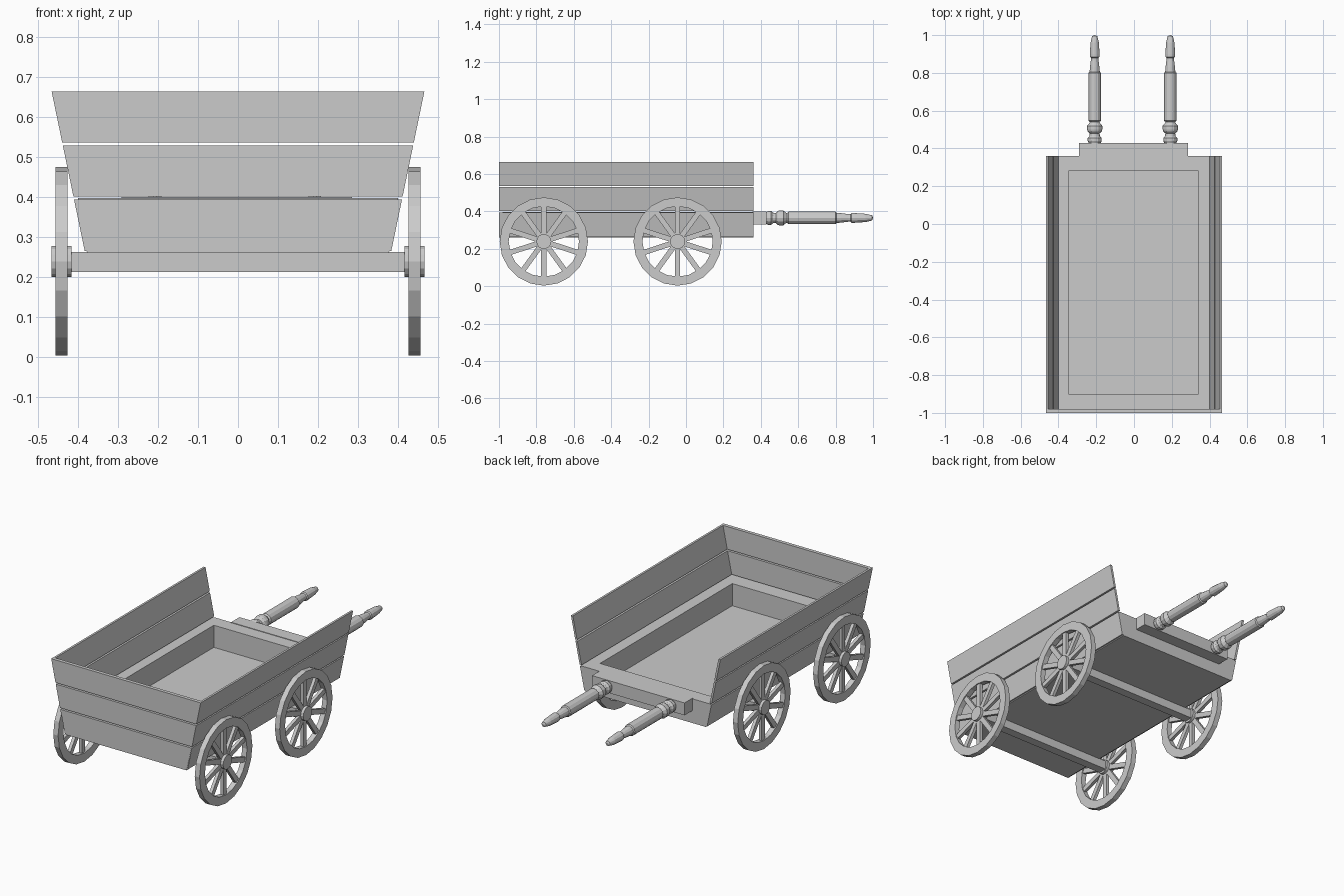
import bpy, bmesh, math
from mathutils import Matrix, Vector

if "Cube" in bpy.data.objects:
    bpy.data.objects.remove(bpy.data.objects["Cube"])


def make(name, bm):
    bmesh.ops.recalc_face_normals(bm, faces=bm.faces)
    me = bpy.data.meshes.new(name)
    bm.to_mesh(me)
    bm.free()
    ob = bpy.data.objects.new(name, me)
    bpy.context.collection.objects.link(ob)
    return ob


def prism(name, outline, y0, y1):
    """Extrude an x-z outline along y."""
    bm = bmesh.new()
    f = bm.faces.new([bm.verts.new((x, y0, z)) for x, z in outline])
    ext = bmesh.ops.extrude_face_region(bm, geom=[f])
    vs = [v for v in ext["geom"] if isinstance(v, bmesh.types.BMVert)]
    bmesh.ops.translate(bm, verts=vs, vec=(0, y1 - y0, 0))
    return make(name, bm)


def box(name, x0, x1, y0, y1, z0, z1):
    return prism(name, [(x0, z0), (x1, z0), (x1, z1), (x0, z1)], y0, y1)


def side_x(z):
    """Half width of the flared body at height z."""
    return 0.385 + (z - 0.27) * 0.2075


# Bed: flared block with a sunken floor
T = 0.012
zb, zt = 0.26, 0.397
wb, wt = side_x(zb) - T + 0.004, side_x(zt) - T + 0.002
bm = bmesh.new()
y0, y1 = -0.982, 0.36


def ring(x0, x1, ya, yb, z):
    return [bm.verts.new(p) for p in ((x0, ya, z), (x1, ya, z), (x1, yb, z), (x0, yb, z))]


loops = [ring(-wb, wb, y0, y1, zb), ring(-wt, wt, y0, y1, zt),
         ring(-0.347, 0.341, -0.90, 0.28, zt), ring(-0.347, 0.341, -0.90, 0.28, 0.272)]
for a, b in zip(loops, loops[1:]):
    for i in range(4):
        j = (i + 1) % 4
        bm.faces.new((a[i], a[j], b[j], b[i]))
bm.faces.new(loops[0])
bm.faces.new(loops[-1])
make("bed", bm)

# Three rows of planks: two flared sides and the end wall
for row, (a, b) in enumerate([(0.265, 0.394), (0.402, 0.529), (0.537, 0.665)]):
    xa, xb = side_x(a), side_x(b)
    for s, label in ((-1, "left"), (1, "right")):
        prism(f"{label}_plank_{row + 1}",
              [(s * xa, a), (s * xb, b), (s * (xb - T), b), (s * (xa - T), a)], -0.998, 0.36)
    za = 0.26 if row == 0 else a
    wa = 0.378 if row == 0 else xa
    prism(f"end_plank_{row + 1}", [(-wa, za), (wa, za), (xb, b), (-xb, b)], -1.0, -0.98)

# Crossbar carrying the handles
box("handle_crossbar", -0.292, 0.286, 0.355, 0.43, 0.33, 0.4)

# Turned handles
profile = [(0.43, 0.0), (0.43, 0.032), (0.44, 0.037), (0.455, 0.037), (0.465, 0.028), (0.48, 0.026),
           (0.49, 0.037), (0.5, 0.04), (0.52, 0.04), (0.532, 0.03), (0.54, 0.025), (0.547, 0.033),
           (0.80, 0.033), (0.805, 0.027), (0.83, 0.025), (0.87, 0.02), (0.88, 0.02), (0.885, 0.026),
           (0.90, 0.026), (0.96, 0.022), (0.995, 0.014), (1.0, 0.0)]
for hx, label in ((-0.208, "left"), (0.192, "right")):
    bm = bmesh.new()
    vs = [bm.verts.new((hx, y, 0.365 + r)) for y, r in profile]
    es = [bm.edges.new(p) for p in zip(vs, vs[1:])]
    bmesh.ops.spin(bm, geom=vs + es, cent=(hx, 0, 0.365), axis=(0, 1, 0),
                   angle=math.tau, steps=12, use_merge=True)
    bmesh.ops.remove_doubles(bm, verts=bm.verts, dist=1e-5)
    make(f"{label}_handle", bm)

# Wheels: square-section rim, spokes and hub
ZC, SIDES, SPOKES = 0.239, 20, 10


def wheel(name, cx, cy):
    bm = bmesh.new()
    rings = []
    for k in range(SIDES):
        t = math.tau * k / SIDES + math.pi / 2
        rings.append([bm.verts.new((dx, r * math.cos(t), r * math.sin(t)))
                      for dx, r in ((-0.015, 0.236), (0.015, 0.236), (0.015, 0.188), (-0.015, 0.188))])
    for k in range(SIDES):
        a, b = rings[k], rings[(k + 1) % SIDES]
        for i in range(4):
            j = (i + 1) % 4
            bm.faces.new((a[i], a[j], b[j], b[i]))
    for k in range(SPOKES):
        m = (Matrix.Rotation(math.tau * k / SPOKES, 4, 'X') @ Matrix.Translation((0, 0, 0.11))
             @ Matrix.Diagonal((0.018, 0.028, 0.165, 1)))
        bmesh.ops.create_cube(bm, size=1, matrix=m)
    bmesh.ops.create_cone(bm, cap_ends=True, segments=14, radius1=0.04, radius2=0.04, depth=0.05,
                          matrix=Matrix.Rotation(math.pi / 2, 4, 'Y'))
    bmesh.ops.translate(bm, verts=bm.verts, vec=Vector((cx, cy, ZC)))
    make(name, bm)


for cy, label in ((-0.76, "rear"), (-0.045, "fore")):
    box(f"{label}_axle", -0.425, 0.425, cy - 0.025, cy + 0.025, 0.212, 0.262)
    for s, side in ((-1, "left"), (1, "right")):
        wheel(f"{label}_{side}_wheel", s * 0.442, cy)
